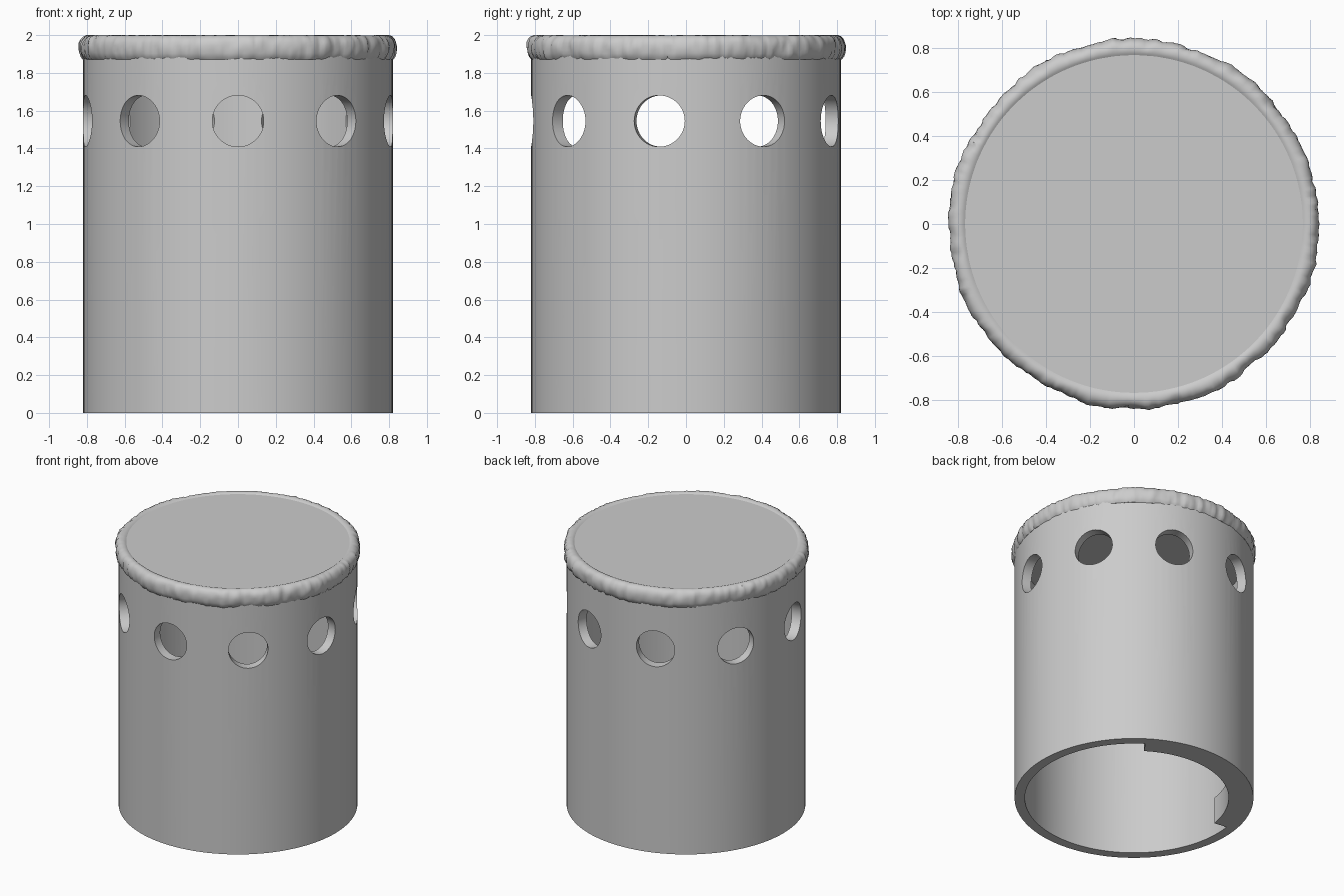
import bpy, bmesh, math
from mathutils import Vector, Matrix, noise

if "Cube" in bpy.data.objects:
    bpy.data.objects.remove(bpy.data.objects["Cube"])

grey = bpy.data.materials.new("plain grey")
grey.use_nodes = True
grey.diffuse_color = (0.6, 0.6, 0.6, 1)
grey.node_tree.nodes["Principled BSDF"].inputs["Base Color"].default_value = (0.6, 0.6, 0.6, 1)

OUTER, INNER, LIP = 0.82, 0.75, 0.65
LID_Z = 1.87


def finish(name, bm):
    bmesh.ops.recalc_face_normals(bm, faces=bm.faces)
    mesh = bpy.data.meshes.new(name)
    bm.to_mesh(mesh)
    bm.free()
    mesh.materials.append(grey)
    obj = bpy.data.objects.new(name, mesh)
    bpy.context.collection.objects.link(obj)
    return obj


def smooth(obj, degrees):
    bpy.ops.object.select_all(action='DESELECT')
    obj.select_set(True)
    bpy.context.view_layer.objects.active = obj
    bpy.ops.object.shade_smooth_by_angle(angle=math.radians(degrees))


def sweep(bm, profile, start, end, steps, closed_ring, place=None):
    """Turn an (r, z) outline about z, either fully round or as a sector."""
    place = place or (lambda r, z, a, i: Vector((r * math.cos(a), r * math.sin(a), z)))
    count = steps if closed_ring else steps + 1
    rings = []
    for s in range(count):
        a = math.radians(start + (end - start) * s / steps)
        rings.append([bm.verts.new(place(r, z, a, i)) for i, (r, z) in enumerate(profile)])
    n = len(profile)
    for s in range(steps):
        p, q = rings[s], rings[(s + 1) % count]
        for i in range(n):
            j = (i + 1) % n
            bm.faces.new((p[i], p[j], q[j], q[i]))
    if not closed_ring:
        bm.faces.new(rings[0])
        bm.faces.new(rings[-1])
    return rings


# Tube wall
bm = bmesh.new()
sweep(bm, [(INNER, 0), (OUTER, 0), (OUTER, 1.9), (INNER, 1.9)], 0, 360, 108, True)
tube = finish("tube_wall", bm)

# Ring of nine round holes, the first one facing the front
bm = bmesh.new()
for k in range(9):
    spin = Matrix.Rotation(math.radians(k * 40 - 90), 4, 'Z')
    lay = Matrix.Translation((0.8, 0, 1.545)) @ Matrix.Rotation(math.pi / 2, 4, 'Y')
    bmesh.ops.create_cone(bm, cap_ends=True, segments=48, radius1=0.136,
                          radius2=0.136, depth=0.4, matrix=spin @ lay)
cutter = finish("hole_cutter", bm)
cutter.hide_render = True
cut = tube.modifiers.new("holes", 'BOOLEAN')
cut.operation = 'DIFFERENCE'
cut.solver = 'EXACT'
cut.object = cutter
bpy.context.view_layer.objects.active = tube
bpy.ops.object.modifier_apply(modifier=cut.name)
bpy.data.objects.remove(cutter)
smooth(tube, 30)

# Thicker inner lip around part of the lower opening
bm = bmesh.new()
sweep(bm, [(LIP, 0), (INNER + 0.01, 0), (INNER + 0.01, 0.2), (LIP, 0.2)],
      56, 172, 40, False)
smooth(finish("inner_lip", bm), 30)

# Lid disc
bm = bmesh.new()
bmesh.ops.create_cone(bm, cap_ends=True, segments=108, radius1=0.79, radius2=0.79,
                      depth=1.99 - LID_Z, matrix=Matrix.Translation((0, 0, (1.99 + LID_Z) / 2)))
smooth(finish("lid", bm), 30)


# Crumpled rim bead around the lid
def crumple(r, z, a, i):
    c, s = math.cos(a), math.sin(a)
    amount = max(0, min(1, (r - 0.77) / 0.05))
    lump = noise.noise(Vector((c * 4, s * 4, z * 3))) * 0.010
    fold = noise.noise(Vector((c * 22, s * 22, z * 9))) * 0.011
    crease = -abs(noise.noise(Vector((c * 45, s * 45, z * 14 + 5)))) * 0.008
    r += (lump + fold + crease) * amount
    if 1.9 < z:
        z += (lump * 0.4 + crease * 0.6) * amount
    return Vector((r * c, r * s, min(z, 2.0)))


bead = [(0.76, 1.88), (0.79, LID_Z), (0.818, LID_Z), (0.831, 1.885), (0.838, 1.905),
        (0.841, 1.925), (0.842, 1.945), (0.839, 1.963), (0.832, 1.98), (0.82, 1.992),
        (0.805, 1.999), (0.79, 2.0), (0.775, 1.996), (0.76, 1.985)]
bm = bmesh.new()
sweep(bm, bead, 0, 360, 320, True, crumple)
smooth(finish("crumpled_rim", bm), 40)
